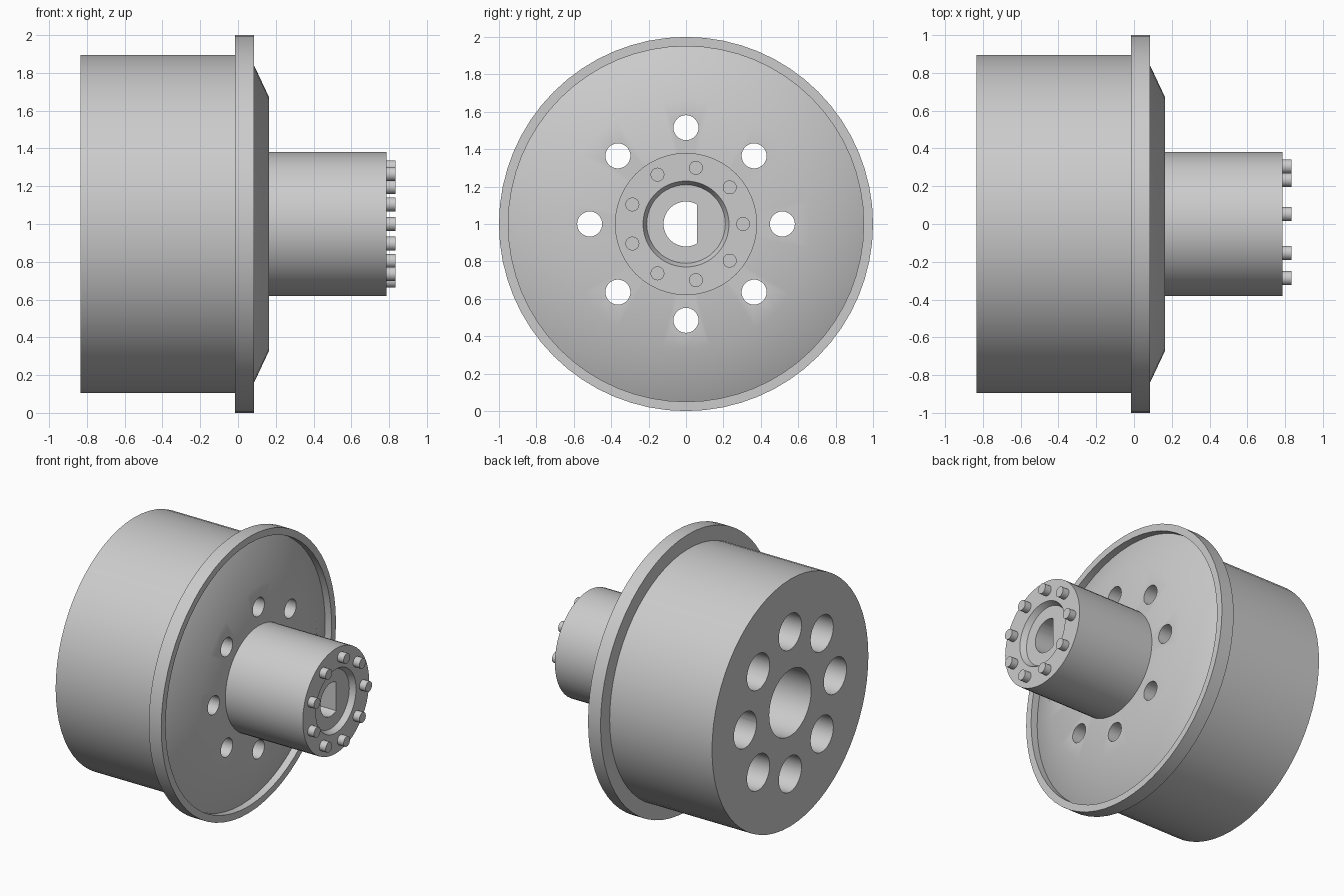
import bpy, bmesh, math
from mathutils import Vector

AXIS_Z = 1.0   # height of the wheel axis, which runs along x

if "Cube" in bpy.data.objects:
    bpy.data.objects.remove(bpy.data.objects["Cube"], do_unlink=True)

metal = bpy.data.materials.new("grey metal")
metal.use_nodes = True
GREY = (0.6, 0.6, 0.6, 1)
metal.diffuse_color = GREY
metal.node_tree.nodes["Principled BSDF"].inputs["Base Color"].default_value = GREY


def finish(name, bm):
    """Turn a bmesh into a named object."""
    bmesh.ops.remove_doubles(bm, verts=bm.verts, dist=1e-5)
    bmesh.ops.recalc_face_normals(bm, faces=bm.faces)
    mesh = bpy.data.meshes.new(name)
    bm.to_mesh(mesh)
    bm.free()
    mesh.materials.append(metal)
    ob = bpy.data.objects.new(name, mesh)
    bpy.context.collection.objects.link(ob)
    return ob


def lathe(name, profile, steps):
    """Spin a closed (x, radius) profile around the wheel axis."""
    bm = bmesh.new()
    verts = [bm.verts.new((x, 0, AXIS_Z + r)) for x, r in profile]
    edges = [bm.edges.new((v, verts[i - 1])) for i, v in enumerate(verts)]
    bmesh.ops.spin(bm, geom=verts + edges, cent=(0, 0, AXIS_Z), axis=(1, 0, 0),
                   angle=math.tau, steps=steps, use_merge=True)
    return finish(name, bm)


def prism(bm, outline, x0, x1):
    """Extrude a (y, z) outline along x."""
    face = bm.faces.new([bm.verts.new((x0, y, z)) for y, z in outline])
    ext = bmesh.ops.extrude_face_region(bm, geom=[face], use_keep_orig=True)
    moved = [g for g in ext["geom"] if isinstance(g, bmesh.types.BMVert)]
    bmesh.ops.translate(bm, verts=moved, vec=Vector((x1 - x0, 0, 0)))


def arc(r, n, y=0.0, z=AXIS_Z, start=0.0, sweep=math.tau):
    full = sweep >= math.tau
    return [(y + r * math.cos(start + sweep * i / (n if full else n - 1)),
             z + r * math.sin(start + sweep * i / (n if full else n - 1)))
            for i in range(n)]


def ring_of_rods(bm, count, ring, r, sides, x0, x1):
    for i in range(count):
        a = math.tau * i / count
        prism(bm, arc(r, sides, ring * math.cos(a), AXIS_Z + ring * math.sin(a)), x0, x1)


def cut(ob, bm):
    """Subtract a bmesh from an object and drop the cutter."""
    cutter = finish("cutter", bm)
    cutter.hide_render = True
    mod = ob.modifiers.new("cut", "BOOLEAN")
    mod.operation, mod.solver, mod.object = "DIFFERENCE", "EXACT", cutter
    bpy.context.view_layer.objects.active = ob
    bpy.ops.object.modifier_apply(modifier=mod.name)
    bpy.data.objects.remove(cutter, do_unlink=True)


# Wheel: drum, flange with a groove, sloped front plate, wide centre bore
BACK, STEP, PLATE, HUB_END = -0.835, 0.0, 0.165, 0.785
wheel = lathe("wheel_drum", [
    (BACK, 0.24), (BACK, 0.895), (-0.015, 0.895), (-0.015, 1.0), (0.085, 1.0),
    (0.085, 0.95), (0.033, 0.95), (PLATE, 0.67), (PLATE, 0.24)], 64)

# Eight holes: wide from the back, narrow through the front plate
bm = bmesh.new()
ring_of_rods(bm, 8, 0.515, 0.13, 32, BACK - 0.1, STEP)
cut(wheel, bm)
bm = bmesh.new()
ring_of_rods(bm, 8, 0.515, 0.067, 32, STEP - 0.1, PLATE + 0.1)
cut(wheel, bm)

# Hub with a shallow tapered recess and a D-shaped shaft hole
hub = lathe("hub", [
    (PLATE, 0), (PLATE, 0.38), (HUB_END, 0.38), (HUB_END, 0.23),
    (HUB_END - 0.04, 0.21), (HUB_END - 0.04, 0)], 48)
bm = bmesh.new()
prism(bm, arc(0.12, 33, start=math.radians(60), sweep=math.radians(240)),
      PLATE - 0.1, HUB_END + 0.1)
cut(hub, bm)

# Nine bolts on the hub face
bm = bmesh.new()
ring_of_rods(bm, 9, 0.305, 0.037, 24, HUB_END, 0.835)
bolts = finish("hub_bolts", bm)

# Smooth shading with crisp edges
bpy.ops.object.select_all(action="DESELECT")
for ob in (wheel, hub, bolts):
    ob.select_set(True)
bpy.context.view_layer.objects.active = wheel
bpy.ops.object.shade_smooth_by_angle(angle=math.radians(30))
